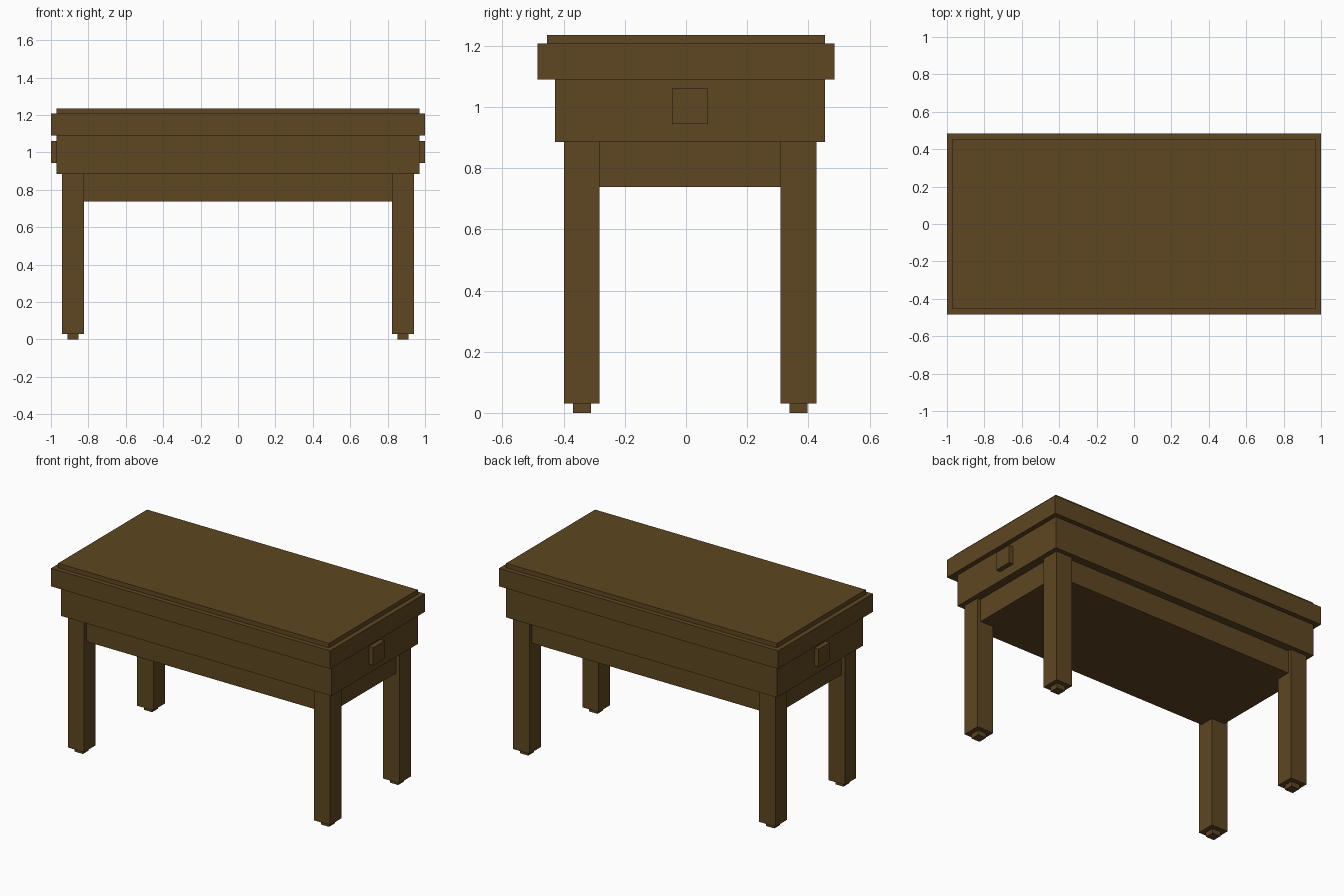
import bpy
import bmesh

if "Cube" in bpy.data.objects:
    bpy.data.objects.remove(bpy.data.objects["Cube"])

wood = bpy.data.materials.new("dark_brown_wood")
wood.diffuse_color = (0.112, 0.061, 0.0155, 1.0)
wood.use_nodes = True
wood.node_tree.nodes["Principled BSDF"].inputs["Base Color"].default_value = wood.diffuse_color


def box(name, x, y, z):
    """Box from (min, max) ranges on each axis."""
    bm = bmesh.new()
    bmesh.ops.create_cube(bm, size=1)
    for v in bm.verts:
        for i, (lo, hi) in enumerate((x, y, z)):
            v.co[i] = lo if v.co[i] < 0 else hi
    mesh = bpy.data.meshes.new(name)
    bm.to_mesh(mesh)
    bm.free()
    mesh.materials.append(wood)
    obj = bpy.data.objects.new(name, mesh)
    bpy.context.collection.objects.link(obj)
    return obj


MID = 0.0135  # the base sits slightly behind the centre of the top

# Table top: overhanging slab with a thinner raised panel
box("top_slab", (-1, 1), (-0.485, 0.485), (1.09, 1.207))
box("top_panel", (-0.97, 0.97), (-0.455, 0.455), (1.207, 1.236))

# Body and the recessed apron with its closed underside
box("body", (-0.97, 0.97), (MID - 0.441, MID + 0.441), (0.885, 1.09))
box("apron", (-0.917, 0.917), (MID - 0.389, MID + 0.389), (0.738, 0.885))

# Square legs with small feet, and a block handle on each end
for sx, side in ((-1, "left"), (1, "right")):
    for sy, end in ((-1, "front"), (1, "back")):
        cx, cy = sx * 0.8815, MID + sy * 0.354
        for part, r, z in (("leg", 0.0585, (0.03, 0.885)), ("foot", 0.0295, (0, 0.03))):
            box(f"{end}_{side}_{part}", (cx - r, cx + r), (cy - r, cy + r), z)
    xs = sorted((sx * 0.97, sx * 1.0))
    box(f"{side}_handle", xs, (MID - 0.0585, MID + 0.0585), (0.944, 1.06))
